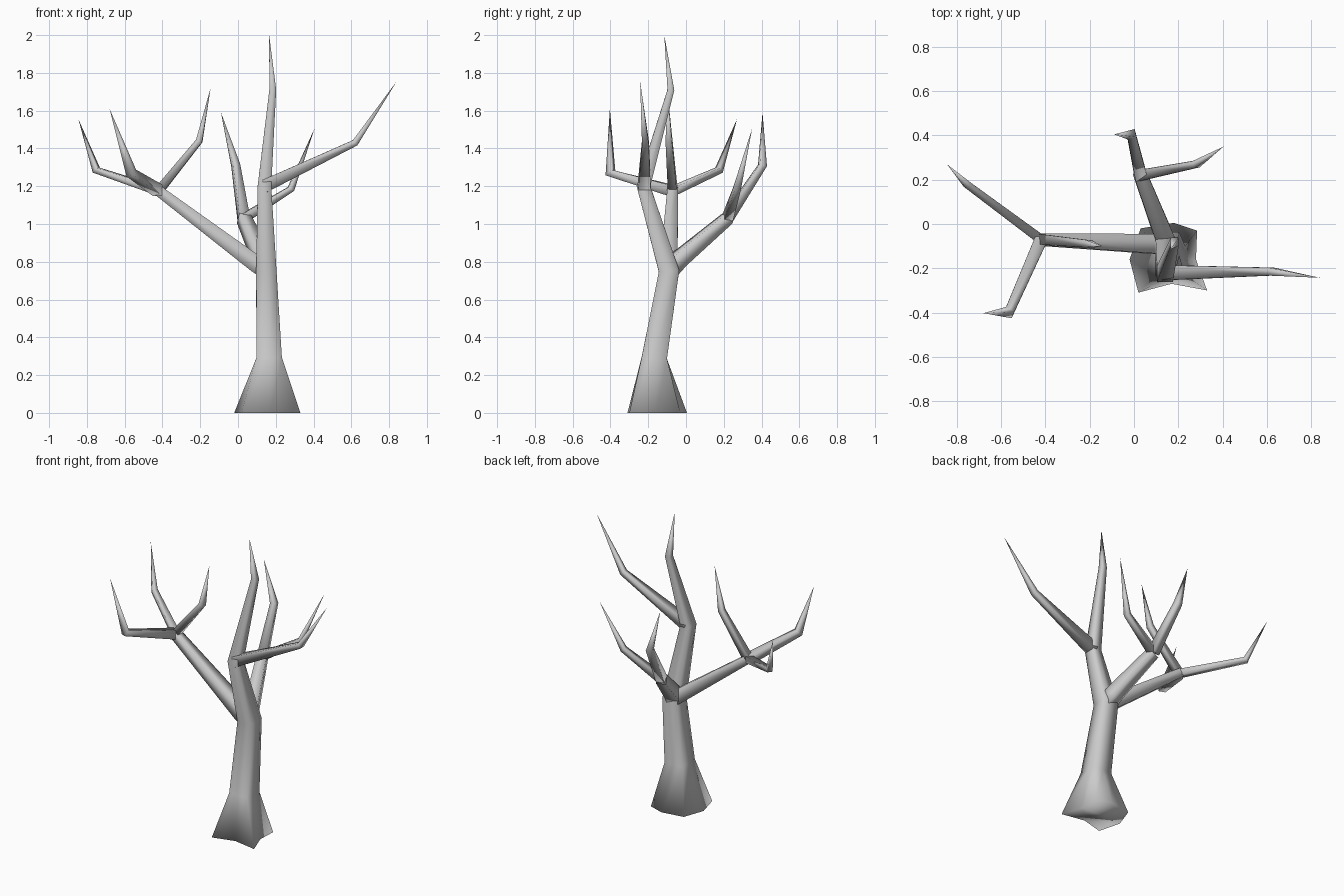
import bpy, bmesh, math
from mathutils import Vector

if "Cube" in bpy.data.objects:
    bpy.data.objects.remove(bpy.data.objects["Cube"])

# Square cross-section with mid-side points, counter-clockwise
SQUARE = [(1, 0), (1, 1), (0, 1), (-1, 1), (-1, 0), (-1, -1), (0, -1), (1, -1)]


def limb(name, nodes, base=None):
    """Tapered square limb through (x, y, z, half width) nodes; 0 closes to a point."""
    section = SQUARE if base else SQUARE[1::2]
    sides = len(section)
    bm = bmesh.new()
    pts = [Vector(n[:3]) for n in nodes]
    rings, u = [], None
    for i, n in enumerate(nodes):
        a = (pts[i] - pts[i - 1]).normalized() if i else Vector()
        b = (pts[i + 1] - pts[i]).normalized() if i < len(pts) - 1 else Vector()
        t = (a + b).normalized()
        if u is None:  # level sides on branches, axis-aligned on the trunk
            u = Vector((1, 0, 0)) if base else Vector((0, 0, 1)).cross(t)
        u = (u - t * u.dot(t)).normalized()
        v = t.cross(u)
        if n[3] == 0:
            rings.append([bm.verts.new(pts[i])])
        elif i == 0 and base:
            rings.append([bm.verts.new((x, y, 0)) for x, y in base])
        else:
            rings.append([bm.verts.new(pts[i] + n[3] * (u * p + v * q)) for p, q in section])
    for r, s in zip(rings, rings[1:]):
        for k in range(sides):
            j = (k + 1) % sides
            bm.faces.new((r[k], r[j], s[0]) if len(s) == 1 else (r[k], r[j], s[j], s[k]))
    bm.faces.new(rings[0][::-1])
    for f in bm.faces:
        f.smooth = True
    me = bpy.data.meshes.new(name)
    bm.to_mesh(me)
    bm.free()
    ob = bpy.data.objects.new(name, me)
    bpy.context.collection.objects.link(ob)
    return ob


# Trunk with an uneven root flare, running on into the tall leader
roots = [(0.28, -0.16), (0.285, -0.03), (0.18, 0.005), (0.03, -0.02),
         (-0.02, -0.16), (0.02, -0.31), (0.17, -0.27), (0.33, -0.30)]
limb("trunk", [(0.155, -0.15, 0, 0.17), (0.165, -0.168, 0.29, 0.067),
               (0.15, -0.09, 0.75, 0.054), (0.14, -0.225, 1.2, 0.036),
               (0.184, -0.08, 1.71, 0.018), (0.165, -0.115, 2.0, 0)], roots)

# Left branch and its three twigs
A = (-0.42, -0.07, 1.175)
limb("left_branch", [(0.15, -0.09, 0.75, 0.042), (0.10, -0.09, 0.785, 0.045), (*A, 0.028)])
limb("left_back_twig", [(*A, 0.022), (-0.75, 0.175, 1.285, 0.017), (-0.845, 0.27, 1.555, 0)])
limb("left_front_twig", [(*A, 0.029), (-0.565, -0.40, 1.27, 0.022), (-0.68, -0.403, 1.61, 0)])
limb("left_inner_twig", [(*A, 0.024), (-0.205, -0.09, 1.44, 0.017), (-0.145, -0.1, 1.72, 0)])

# Back branch and its two twigs
B = (0.03, 0.22, 1.03)
limb("back_branch", [(0.15, -0.09, 0.75, 0.04), (0.13, -0.04, 0.81, 0.042), (*B, 0.031)])
limb("back_upright_twig", [(*B, 0.028), (-0.012, 0.405, 1.31, 0.02), (-0.09, 0.405, 1.59, 0)])
limb("back_right_twig", [(*B, 0.025), (0.28, 0.27, 1.185, 0.017), (0.405, 0.35, 1.505, 0)])

# Right branch off the leader
limb("right_branch", [(0.14, -0.22, 1.2, 0.034), (0.62, -0.215, 1.43, 0.018),
                      (0.84, -0.243, 1.755, 0)])
